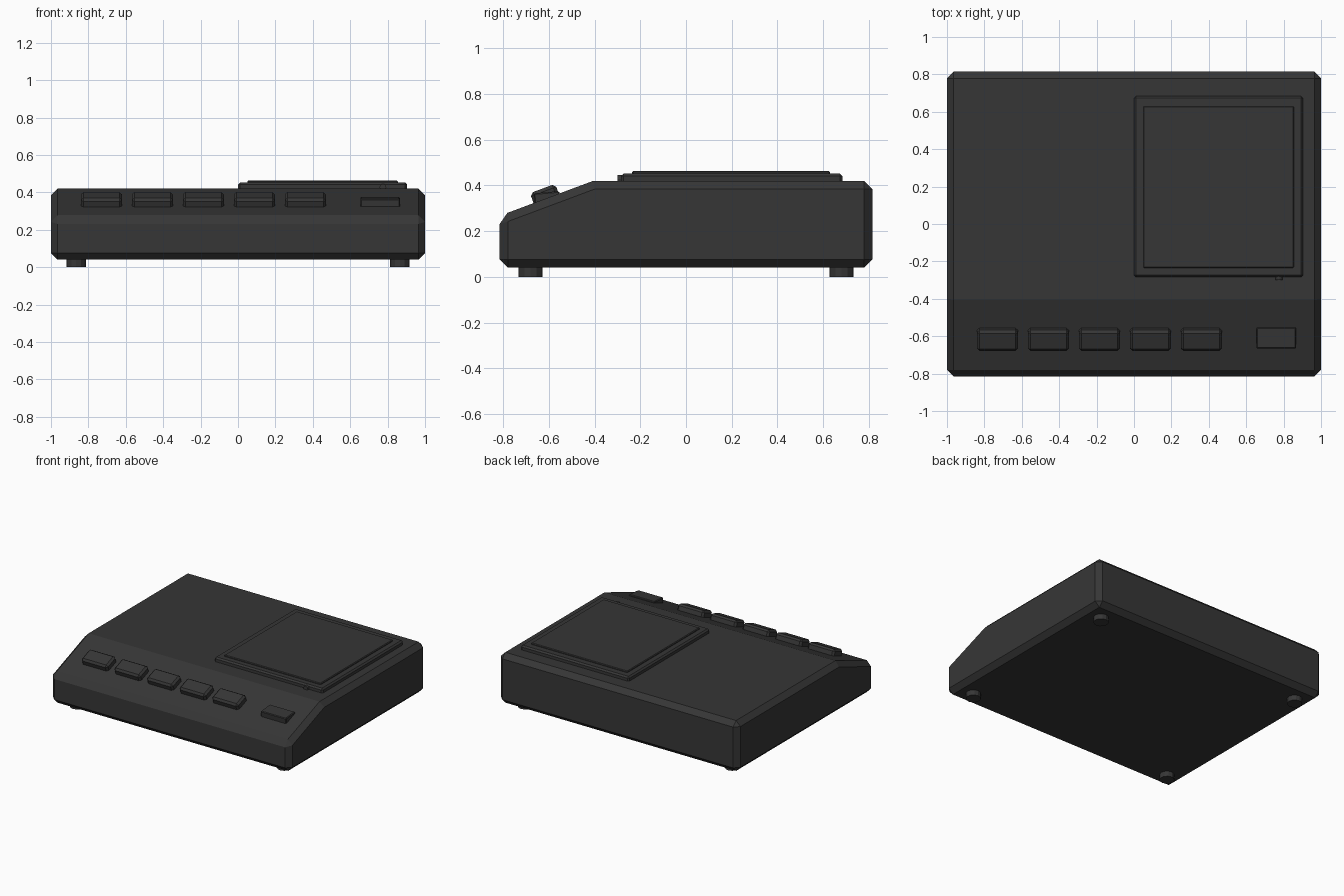
import bpy, bmesh, math
from mathutils import Matrix

if "Cube" in bpy.data.objects:
    bpy.data.objects.remove(bpy.data.objects["Cube"])

charcoal = bpy.data.materials.new("charcoal plastic")
charcoal.diffuse_color = (0.037, 0.037, 0.037, 1)
charcoal.use_nodes = True
charcoal.node_tree.nodes["Principled BSDF"].inputs["Base Color"].default_value = charcoal.diffuse_color


def finish(name, bm, bevel=0):
    bmesh.ops.recalc_face_normals(bm, faces=bm.faces)
    mesh = bpy.data.meshes.new(name)
    bm.to_mesh(mesh)
    bm.free()
    mesh.materials.append(charcoal)
    ob = bpy.data.objects.new(name, mesh)
    bpy.context.collection.objects.link(ob)
    if bevel:
        mod = ob.modifiers.new("chamfer", 'BEVEL')
        mod.width = bevel
        mod.segments = 1
        mod.limit_method = 'ANGLE'
        mod.angle_limit = math.radians(30)
    return ob


def box(name, size, loc, bevel=0, tilt=0):
    bm = bmesh.new()
    bmesh.ops.create_cube(bm, size=1, matrix=Matrix.Diagonal((*size, 1)))
    ob = finish(name, bm, bevel)
    ob.location = loc
    ob.rotation_euler.x = tilt
    return ob


def cylinder(name, radius, depth, loc, sides, tilt=0):
    bm = bmesh.new()
    bmesh.ops.create_cone(bm, cap_ends=True, segments=sides, radius1=radius,
                          radius2=radius, depth=depth)
    ob = finish(name, bm)
    ob.location = loc
    ob.rotation_euler.x = tilt
    return ob


# Body: side profile with a sloped control panel, extruded across the width
profile = [(-0.815, 0.04), (-0.815, 0.267), (-0.405, 0.42),
           (0.815, 0.42), (0.815, 0.04)]
bm = bmesh.new()
face = bm.faces.new([bm.verts.new((-1, y, z)) for y, z in profile])
side = bmesh.ops.extrude_face_region(bm, geom=[face])
bmesh.ops.translate(bm, vec=(2, 0, 0),
                    verts=[v for v in side["geom"] if isinstance(v, bmesh.types.BMVert)])
finish("body", bm, 0.036)

# Five keys lying on the slope
slope = math.atan2(0.153, 0.41)
for i in range(5):
    box(f"key_{i + 1}", (0.22, 0.118, 0.06), (-0.73 + 0.2725 * i, -0.617, 0.358),
        0.014, slope)

# Rocker switch, flatter than the slope
box("rocker_switch", (0.212, 0.112, 0.05), (0.76, -0.608, 0.345), 0.005, math.radians(5))

# Lid frame, raised panel and small latch
box("lid_frame", (0.905, 0.967, 0.045), (0.452, 0.2, 0.43), 0.011)
box("lid_panel", (0.805, 0.865, 0.03), (0.452, 0.197, 0.448), 0.005)
cylinder("lid_latch", 0.018, 0.04, (0.775, -0.28, 0.428), 12, math.pi / 2)

# Feet
for sx in (-1, 1):
    for sy in (-1, 1):
        cylinder("foot", 0.052, 0.06, (0.865 * sx, 0.68 * sy, 0.03), 12)
